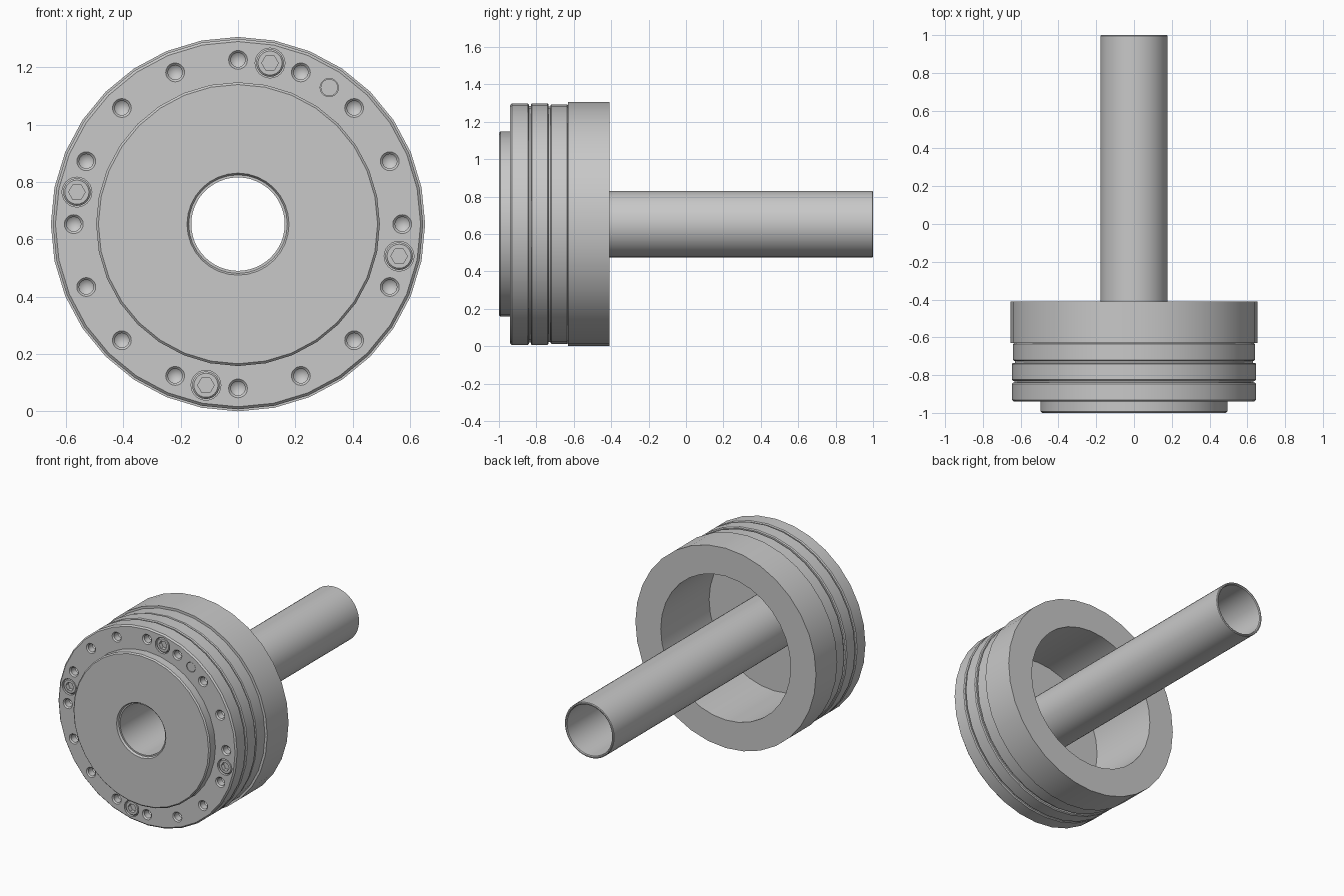
import bpy, bmesh, math
from mathutils import Vector

old = bpy.data.objects.get("Cube")
if old:
    bpy.data.objects.remove(old)

AXIS_Z = 0.653
BOLT_R = 0.573
FACE_Y = -0.94

steel = bpy.data.materials.new("steel_grey")
steel.use_nodes = True
GREY = (0.58, 0.58, 0.58, 1)
steel.diffuse_color = GREY
steel.node_tree.nodes["Principled BSDF"].inputs["Base Color"].default_value = GREY


def lathe(name, profile, segments, centre=(0, 0), closed=True, phase=0.0):
    """Revolve (radius, y) points about an axis parallel to y."""
    bm = bmesh.new()
    rings = []
    for r, y in profile:
        if r == 0:
            rings.append([bm.verts.new((0, y, 0))] * segments)
            continue
        angles = [phase + math.tau * i / segments for i in range(segments)]
        rings.append([bm.verts.new((r * math.cos(a), y, r * math.sin(a))) for a in angles])
    pairs = list(zip(rings, rings[1:]))
    if closed:
        pairs.append((rings[-1], rings[0]))
    for a, b in pairs:
        for i in range(segments):
            j = (i + 1) % segments
            corners = list(dict.fromkeys((a[i], a[j], b[j], b[i])))
            if len(corners) > 2:
                bm.faces.new(corners)
    bmesh.ops.recalc_face_normals(bm, faces=bm.faces)
    mesh = bpy.data.meshes.new(name)
    bm.to_mesh(mesh)
    bm.free()
    mesh.materials.append(steel)
    ob = bpy.data.objects.new(name, mesh)
    ob.location = (centre[0], 0, AXIS_Z + centre[1])
    bpy.context.collection.objects.link(ob)
    return ob


def smooth(ob):
    bpy.ops.object.select_all(action='DESELECT')
    ob.select_set(True)
    bpy.context.view_layer.objects.active = ob
    bpy.ops.object.shade_smooth_by_angle(angle=math.radians(30))


def cut(target, cutters):
    """Subtract the cutters, apply the result and discard the cutters."""
    bpy.context.view_layer.objects.active = target
    for c in cutters:
        mod = target.modifiers.new("cut", 'BOOLEAN')
        mod.operation = 'DIFFERENCE'
        mod.solver = 'EXACT'
        mod.object = c
        c.hide_render = True
        bpy.ops.object.modifier_apply(modifier=mod.name)
        bpy.data.objects.remove(c)


def on_circle(degrees):
    a = math.radians(degrees)
    return (BOLT_R * math.cos(a), BOLT_R * math.sin(a))


def band(name, outer, inner, y0, y1, chamfer):
    c = chamfer
    profile = [(inner, y0), (outer - c, y0), (outer, y0 + c),
               (outer, y1 - c), (outer - c, y1), (inner, y1)]
    return lathe(name, profile, 32)


# Front plate: raised hub face, bolt rim and shallow rear recess
plate = lathe("front_plate", [
    (0.172, -0.99), (0.178, -1), (0.487, -1), (0.495, -0.992),
    (0.495, FACE_Y), (0.637, FACE_Y), (0.646, -0.931), (0.646, -0.846),
    (0.64, -0.84), (0.47, -0.84), (0.47, -0.91), (0.172, -0.91)], 32)

# Sixteen drilled holes with conical bottoms, four counterbores, one pin hole
cutters = []
for i in range(16):
    cutters.append(lathe("drill", [
        (0, -0.96), (0.033, -0.96), (0.033, FACE_Y), (0.025, FACE_Y + 0.008),
        (0.025, -0.89), (0, -0.87)], 20, on_circle(22.5 * i), closed=False))
bolt_angles = [78.75 + 90 * k for k in range(4)]
for a in bolt_angles:
    cutters.append(lathe("counterbore", [
        (0, -0.96), (0.052, -0.96), (0.052, -0.88), (0, -0.88)],
        24, on_circle(a), closed=False))
cutters.append(lathe("pin_hole", [
    (0, -0.96), (0.032, -0.96), (0.032, -0.88), (0, -0.88)],
    20, on_circle(56.25), closed=False))
cut(plate, cutters)
smooth(plate)

# Socket-head bolts
for n, a in enumerate(bolt_angles):
    bolt = lathe(f"bolt_{n + 1}", [
        (0, -0.936), (0.042, -0.936), (0.048, -0.93), (0.048, -0.87), (0, -0.87)],
        24, on_circle(a), closed=False)
    socket = lathe("socket", [
        (0, -0.96), (0.029, -0.96), (0.029, -0.91), (0, -0.91)],
        6, on_circle(a), closed=False)
    cut(bolt, [socket])
    smooth(bolt)

# Flush locating pin
smooth(lathe("locating_pin", [
    (0, -0.938), (0.030, -0.938), (0.030, -0.87), (0, -0.87)],
    20, on_circle(56.25), closed=False))

# Stacked bands, the grooves between them and the rear housing
smooth(band("middle_band", 0.646, 0.47, -0.83, -0.735, 0.006))
smooth(band("rear_band", 0.64, 0.47, -0.725, -0.63, 0.005))
smooth(lathe("front_groove", [(0.47, -0.84), (0.632, -0.84), (0.632, -0.83), (0.47, -0.83)], 32))
smooth(lathe("rear_groove", [(0.47, -0.735), (0.63, -0.735), (0.63, -0.725), (0.47, -0.725)], 32))
smooth(lathe("rear_housing", [(0.47, -0.63), (0.653, -0.63), (0.653, -0.41), (0.47, -0.41)], 32))

# Long hollow shaft tube
smooth(lathe("shaft_tube", [
    (0.163, -0.985), (0.178, -0.985), (0.178, 0.996), (0.174, 1), (0.168, 1), (0.163, 0.995)], 48))
